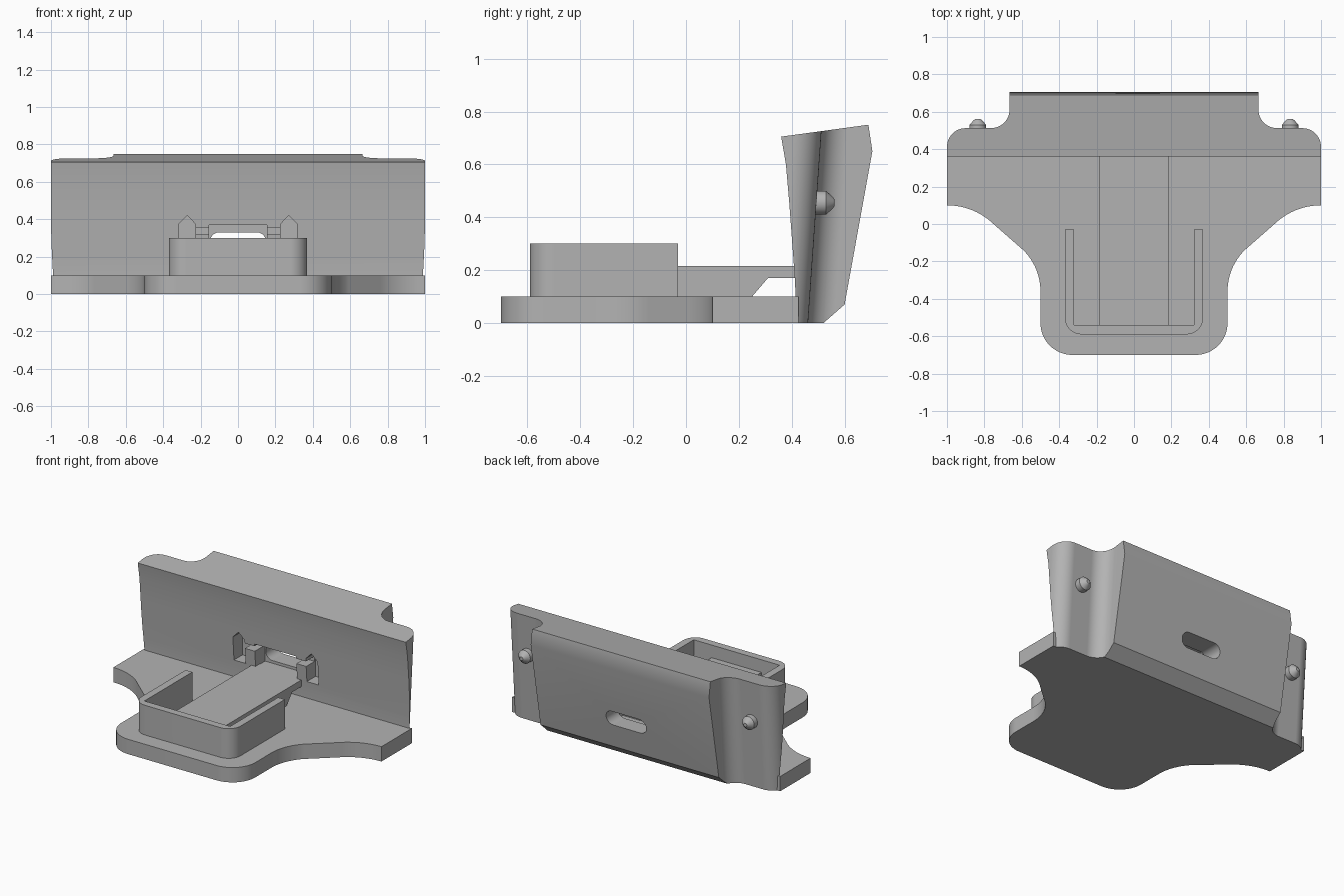
import bpy, bmesh, math

if "Cube" in bpy.data.objects:
    bpy.data.objects.remove(bpy.data.objects["Cube"])

grey = bpy.data.materials.new("plain_grey")
grey.diffuse_color = (0.45, 0.45, 0.45, 1)
grey.use_nodes = True
grey.node_tree.nodes["Principled BSDF"].inputs["Base Color"].default_value = grey.diffuse_color


def arc(cx, cy, r, a0, a1, n=12):
    """Points on an arc, angles in degrees."""
    return [(cx + r * math.cos(math.radians(a0 + (a1 - a0) * i / n)),
             cy + r * math.sin(math.radians(a0 + (a1 - a0) * i / n))) for i in range(n + 1)]


def mirrored(half):
    """Close a right-hand half outline with its mirror image."""
    return half + [(-x, y) for x, y in reversed(half)]


def prism(name, pts, axis, a, b, shear=0.0, z_ref=0.0):
    """Extrude an outline along an axis from a to b, optionally leaning in y."""
    place = {"x": lambda u, v, w: (w, u, v),
             "y": lambda u, v, w: (u, w, v),
             "z": lambda u, v, w: (u, v + shear * (w - z_ref), w)}[axis]
    bm = bmesh.new()
    low, high = [[bm.verts.new(place(u, v, w)) for u, v in pts] for w in (a, b)]
    bm.faces.new(low)
    bm.faces.new(high)
    n = len(pts)
    for i in range(n):
        j = (i + 1) % n
        bm.faces.new((low[i], low[j], high[j], high[i]))
    bmesh.ops.recalc_face_normals(bm, faces=bm.faces)
    mesh = bpy.data.meshes.new(name)
    bm.to_mesh(mesh)
    bm.free()
    ob = bpy.data.objects.new(name, mesh)
    bpy.context.collection.objects.link(ob)
    mesh.materials.append(grey)
    return ob


def activate(ob):
    bpy.ops.object.select_all(action="DESELECT")
    ob.select_set(True)
    bpy.context.view_layer.objects.active = ob


def boolean(ob, tool, operation):
    activate(ob)
    mod = ob.modifiers.new("cut", "BOOLEAN")
    mod.operation, mod.solver, mod.object = operation, "EXACT", tool
    bpy.ops.object.modifier_apply(modifier=mod.name)
    bpy.data.objects.remove(tool)


def finish(ob):
    activate(ob)
    bpy.ops.object.shade_smooth_by_angle(angle=math.radians(28))
    ob.modifiers.new("even_shading", "WEIGHTED_NORMAL").keep_sharp = True


# Base plate with rounded front and flared shoulders
plate_half = (arc(0.33, -0.53, 0.17, -90, 0)
              + arc(0.81, -0.36, 0.31, 180, 135)
              + arc(1.0, -0.26, 0.36, 135, 90)
              + [(1.0, 0.425)])
base_plate = prism("base_plate", mirrored(plate_half), "z", 0, 0.1)

# Back wall: leaning plan section trimmed by the side profile
wall_half = ([(1.0, 0.1)] + arc(0.9, 0.412, 0.1, 0, 90)
             + arc(0.765, 0.612, 0.1, 270, 180) + [(0.665, 1.0)])
back_wall = prism("back_wall", mirrored(wall_half), "z", -0.1, 0.9, shear=0.07, z_ref=0.72)
side = [(0.415, 0), (0.52, 0), (0.60, 0.07), (0.705, 0.65), (0.69, 0.75),
        (0.36, 0.705), (0.378, 0.6), (0.391, 0.45), (0.402, 0.3), (0.411, 0.18), (0.415, 0.1)]
boolean(back_wall, prism("side_trim", side, "x", -1.2, 1.2), "INTERSECT")

# Front recess: pointed pockets, window and the channel joining them
for s in (-1, 1):
    pocket = [(s * x, z) for x, z in ((0.228, 0.215), (0.316, 0.215), (0.316, 0.375),
                                      (0.272, 0.42), (0.228, 0.375))]
    boolean(back_wall, prism("pocket_cutter", pocket, "y", 0.3, 0.5), "DIFFERENCE")
window = [(-0.155, 0.212), (0.155, 0.212), (0.155, 0.37), (-0.155, 0.37)]
boolean(back_wall, prism("window_cutter", window, "y", 0.3, 0.51), "DIFFERENCE")
channel = [(-0.24, 0.32), (0.24, 0.32), (0.24, 0.355), (-0.24, 0.355)]
boolean(back_wall, prism("channel_cutter", channel, "y", 0.3, 0.49), "DIFFERENCE")

# Rounded slot through the rear
slot = mirrored(arc(0.1, 0.28, 0.05, -90, 90))
boolean(back_wall, prism("slot_cutter", slot, "y", 0.45, 0.9), "DIFFERENCE")

# U-shaped holder wall
holder = mirrored([(0.32, -0.54), (0.32, -0.03), (0.37, -0.03)]
                  + arc(0.28, -0.5, 0.09, 0, -90))
# walk the outline as one loop: inner right, outer right, outer left, inner left
holder_wall = prism("holder_wall", holder, "z", 0.1, 0.3)

# Raised tongue bridging into the wall
tongue = prism("tongue", [(-0.54, 0.1), (0.25, 0.1), (0.31, 0.17), (0.45, 0.17),
                          (0.45, 0.215), (-0.54, 0.215)], "x", -0.185, 0.187)

# Tapered pegs on the wings
pegs = []
for s, label in ((-1, "left"), (1, "right")):
    bm = bmesh.new()
    rings = [[bm.verts.new((s * 0.835 + r * math.cos(math.tau * i / 24), y,
                            0.455 + r * math.sin(math.tau * i / 24))) for i in range(24)]
             for y, r in ((0.44, 0.045), (0.53, 0.045), (0.555, 0.022), (0.562, 0.012))]
    for p, q in zip(rings, rings[1:]):
        for i in range(24):
            bm.faces.new((p[i], p[(i + 1) % 24], q[(i + 1) % 24], q[i]))
    bm.faces.new(rings[0])
    bm.faces.new(rings[-1])
    bmesh.ops.recalc_face_normals(bm, faces=bm.faces)
    mesh = bpy.data.meshes.new(label + "_peg")
    bm.to_mesh(mesh)
    bm.free()
    mesh.materials.append(grey)
    peg = bpy.data.objects.new(label + "_peg", mesh)
    bpy.context.collection.objects.link(peg)
    pegs.append(peg)

for part in [base_plate, back_wall, holder_wall, tongue] + pegs:
    finish(part)
